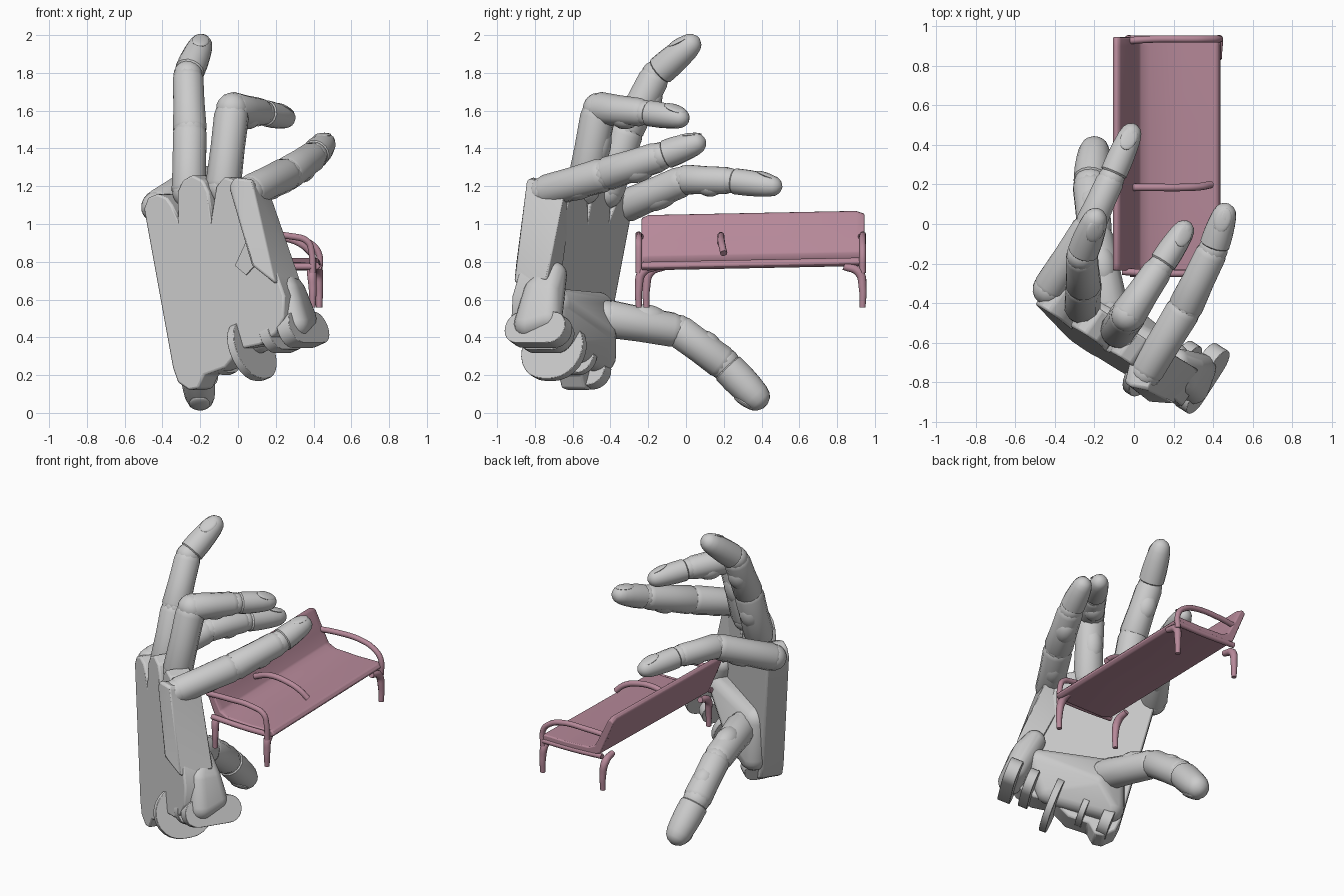
import bpy, bmesh, math
from mathutils import Vector as V, Matrix

if "Cube" in bpy.data.objects:
    bpy.data.objects.remove(bpy.data.objects["Cube"])

pink = bpy.data.materials.new("bench_pink")
pink.diffuse_color = (0.47, 0.25, 0.32, 1)
pink.use_nodes = True
pink.node_tree.nodes["Principled BSDF"].inputs["Base Color"].default_value = pink.diffuse_color


def finish(bm, name, mat=None, bevel=0, angle=35):
    bmesh.ops.recalc_face_normals(bm, faces=bm.faces)
    me = bpy.data.meshes.new(name)
    bm.to_mesh(me)
    bm.free()
    ob = bpy.data.objects.new(name, me)
    bpy.context.collection.objects.link(ob)
    if mat:
        me.materials.append(mat)
    if bevel:
        m = ob.modifiers.new("bevel", 'BEVEL')
        m.width, m.segments, m.limit_method = bevel, 2, 'ANGLE'
    bpy.ops.object.select_all(action='DESELECT')
    ob.select_set(True)
    bpy.context.view_layer.objects.active = ob
    bpy.ops.object.shade_smooth_by_angle(angle=math.radians(angle))
    return ob


def hull(name, pts, bevel=0, angle=35):
    bm = bmesh.new()
    for p in pts:
        bm.verts.new(p)
    r = bmesh.ops.convex_hull(bm, input=bm.verts)
    junk = {v for v in r["geom_interior"] if isinstance(v, bmesh.types.BMVert)}
    bmesh.ops.delete(bm, geom=list(junk), context='VERTS')
    bmesh.ops.dissolve_limit(bm, angle_limit=0.02, verts=bm.verts, edges=bm.edges)
    return finish(bm, name, None, bevel, angle)


def ball(c, r, n=10):
    return [V(c) + r * V((math.sin(a) * math.cos(b), math.sin(a) * math.sin(b), math.cos(a)))
            for i in range(1, n) for a in [math.pi * i / n]
            for j in range(2 * n) for b in [math.pi * j / n]]


def basis(axis, hint):
    z = V(axis).normalized()
    x = V(hint).cross(z).normalized()
    return x, z.cross(x), z      # side, dorsal, along


def ring(c, axis, hint, r, n=24):
    x, y, _ = basis(axis, hint)
    return [V(c) + r * (x * math.cos(k) + y * math.sin(k))
            for k in (2 * math.pi * i / n for i in range(n))]


def loft(name, rings, mat=None, **kw):
    bm = bmesh.new()
    rows = [[bm.verts.new(p) for p in r] for r in rings]
    for a, b in zip(rows, rows[1:]):
        for i in range(len(a)):
            j = (i + 1) % len(a)
            bm.faces.new((a[i], a[j], b[j], b[i]))
    bm.faces.new(rows[0])
    bm.faces.new(rows[-1])
    return finish(bm, name, mat, **kw)


def ellipsoid(name, c, frame, size):
    bm = bmesh.new()
    bmesh.ops.create_uvsphere(bm, u_segments=16, v_segments=10, radius=1)
    m = Matrix([f * s for f, s in zip(frame, size)]).transposed()
    for v in bm.verts:
        v.co = V(c) + m @ v.co
    return finish(bm, name)


# ---- palm frame: across the palm, and through it towards the inside
ACROSS, INSIDE = V((0.84, -0.545, 0)), V((0.545, 0.84, 0))


def palm_point(x, z, d):
    return V((0, -0.663, z)) + ACROSS * ((x + 0.05) / 0.84) + INSIDE * (d + (z - 0.2) * 0.06)


# palm plate with knuckle lobes and slots
outline = [(-.34, .24), (-.31, .16), (-.25, .12), (-.2, .13), (-.17, .2), (-.06, .24), (.02, .34),
           (.12, .36), (.2, .42), (.24, .5), (.24, .62), (.19, .75), (.03, 1.08), (.0, 1.17),
           (-.04, 1.23), (-.1, 1.25), (-.14, 1.2), (-.16, 1.05), (-.18, 1.17), (-.21, 1.23),
           (-.27, 1.26), (-.32, 1.23), (-.345, 1.17), (-.34, 1.04), (-.37, 1.1), (-.4, 1.14),
           (-.45, 1.16), (-.5, 1.14), (-.52, 1.08)]
loft("palm_plate", [[palm_point(x, z, d) for x, z in outline] for d in (-.11, .04)], bevel=.012)

# thumb mound and wrist body on the inner side
hull("palm_mound", ball((-.19, -.46, .3), .09) + ball((-.2, -.47, .55), .09) + ball((-.08, -.45, .42), .08)
     + ball((.2, -.68, .58), .08) + ball((.12, -.68, .4), .08), angle=40)
hull("outer_carpal", ball((.22, -.7, .73), .07) + ball((.26, -.79, .64), .07)
     + ball((.3, -.83, .47), .08) + ball((.34, -.73, .5), .075) + ball((.3, -.72, .64), .06))

# metacarpal panel of the outer finger, with the small flange at its side
hull("metacarpal_panel", [V(p) for p in (
    (-.05, -.8, 1.2), (-.02, -.82, 1.25), (.07, -.84, 1.24), (.16, -.64, 1.19), (.0, -.6, 1.16),
    (.07, -.9, .78), (.2, -.91, .68), (.33, -.74, .7), (.2, -.66, .72))], bevel=.015)
hull("panel_flange", [palm_point(x, z, d) for x, z in ((-.02, .78), (.04, .73), (.1, .8), (.04, .92))
                      for d in (-.12, -.06)])

# wrist hinge lugs and the big centre disk
WRIST = V((.55, -.35, .25)).normalized()
for c, r, w, reach in [((-.22, -.54, .22), .09, .035, .06), ((-.09, -.6, .29), .09, .02, .05),
                       ((.06, -.72, .33), .165, .022, .05), ((.19, -.8, .41), .09, .03, .14),
                       ((.29, -.865, .44), .088, .04, .2)]:
    pts = []
    for k in (-w, w):
        for d in (0, reach):
            pts += ring(V(c) + WRIST * k + INSIDE * d, WRIST, (0, 0, 1), r)
    hull("wrist_lug", pts, bevel=.008)

# ---- fingers
BONE = [(0, .6), (.05, .9), (.12, 1.03), (.5, 1), (.86, 1.03), (.95, .92), (1, .65)]
TIP = [(0, .8), (.05, 1), (.3, 1.04), (.55, 1.02), (.75, .96), (.88, .82), (.95, .6), (1, .2)]


def segment(name, p, q, r0, r1, hint, prof, n):
    rows = []
    x, y, _ = basis(q - p, hint)
    for t, k in prof:
        r = (r0 + (r1 - r0) * t) * k
        rows.append([p.lerp(q, t) + r * (x * math.cos(a) + y * math.sin(a))
                     for a in (2 * math.pi * (i + .5) / n for i in range(n))])
    loft(name, rows, angle=38)


def finger(name, pts, radii, dorsal):
    pts, dorsal = [V(p) for p in pts], V(dorsal)
    for i, part in enumerate(("proximal", "middle", "distal")):
        p, q = pts[i], pts[i + 1]
        r0, r1 = radii[i], radii[i + 1]
        along = (q - p).normalized()
        fr = basis(along, dorsal)
        last = i == 2
        a = p + along * (.02 if last else -.4 * r0)
        b = q if last else q + along * .3 * r1
        segment(f"{name}_{part}", a, b, r0, r1, dorsal, TIP if last else BONE, 16 if last else 12)
        ellipsoid(f"{name}_joint_{i}", p, fr, [r0 * .96] * 3)
        if last:      # nail
            c = p.lerp(q, .72) + fr[1] * r1 * .86
            tilt = (along - fr[1] * .25).normalized()
            ellipsoid(f"{name}_nail", c, basis(tilt, dorsal), (r1 * .7, r1 * .2, .065))
        else:         # soft pad on the palm side
            ellipsoid(f"{name}_pad_{i}", p.lerp(q, .55) - fr[1] * r0 * .35, fr,
                      (r0 * .75, r0 * .75, (q - p).length * .3))


finger("little_finger", [(-.43, -.33, 1.09), (-.22, .0, 1.235), (-.115, .23, 1.23), (.005, .505, 1.195)],
       (.087, .08, .07, .06), (0, 0, 1))
finger("ring_finger", [(-.26, -.42, 1.17), (-.255, -.31, 1.5), (-.265, -.16, 1.79), (-.18, .065, 1.985)],
       (.092, .09, .08, .065), (0, -1, .5))
finger("middle_finger", [(-.08, -.54, 1.19), (-.03, -.46, 1.61), (.13, -.22, 1.59), (.28, .01, 1.555)],
       (.092, .09, .07, .058), (0, -.5, 1))
finger("index_finger", [(.06, -.75, 1.17), (.26, -.42, 1.265), (.4, -.13, 1.36), (.475, .1, 1.445)],
       (.086, .09, .078, .06), (0, 0, 1))
finger("thumb", [(-.13, -.42, .5), (-.2, -.04, .435), (-.22, .2, .26), (-.195, .42, .035)],
       (.1, .088, .09, .08), (0, -.6, -1))

# ---- bench: one swept seat-and-back profile
top = [(.44, .775), (.42, .8), (.25, .797), (.08, .805), (.03, .83), (-.01, .91), (-.07, 1.04)]
under = [(-.09, 1.05), (-.11, 1.03), (-.05, .88), (-.01, .78), (.06, .755), (.25, .755), (.42, .755)]
rows = []
for y in (-.235, -.2, .1, .5, .9, .945):
    lift = (y + .2) * .02
    k = .94 if y in (-.235, .945) else 1
    rows.append([V((x, y, .78 + (z - .78) * k + lift)) for x, z in top + under])
loft("seat_and_back", rows, pink, bevel=.008, angle=45)


def rod(name, pts, r, radii=None):
    cu = bpy.data.curves.new(name, 'CURVE')
    cu.dimensions, cu.bevel_depth, cu.bevel_resolution = '3D', r, 3
    cu.use_fill_caps, cu.resolution_u = True, 6
    sp = cu.splines.new('BEZIER')
    sp.bezier_points.add(len(pts) - 1)
    for i, (bp, p) in enumerate(zip(sp.bezier_points, pts)):
        bp.co = p
        bp.handle_left_type = bp.handle_right_type = 'AUTO'
        bp.radius = radii[i] if radii else 1
    cu.materials.append(pink)
    ob = bpy.data.objects.new(name, cu)
    bpy.context.collection.objects.link(ob)


for y, s, fx in ((-.25, -1, .39), (.935, 1, .425)):
    # tapered legs curving out of the seat corners
    for x in (fx, -.03):
        ly = y if x > 0 or s > 0 else y + .04
        rod("bench_leg", [(x, ly - s * .1, .775), (x, ly - s * .02, .745),
                          (x + .005, ly, .66), (x + .005, ly, .558)], .019, (1, 1.35, 1.1, .85))
    # end armrest: level from the back, then straight down to the front leg
    rod("bench_armrest", [(-.06, y - s * .01, .93), (.1, y, .94), (.28, y, .935),
                          (.37, y, .905), (fx, y, .85), (fx + .005, y, .74)], .018)
    rod("bench_end_rail", [(-.02, y, .785), (.2, y, .775), (fx, y, .775)], .018)
rod("bench_middle_armrest", [(.0, .185, .9), (.1, .185, .935), (.25, .185, .925),
                             (.34, .19, .89), (.39, .2, .845)], .019)
